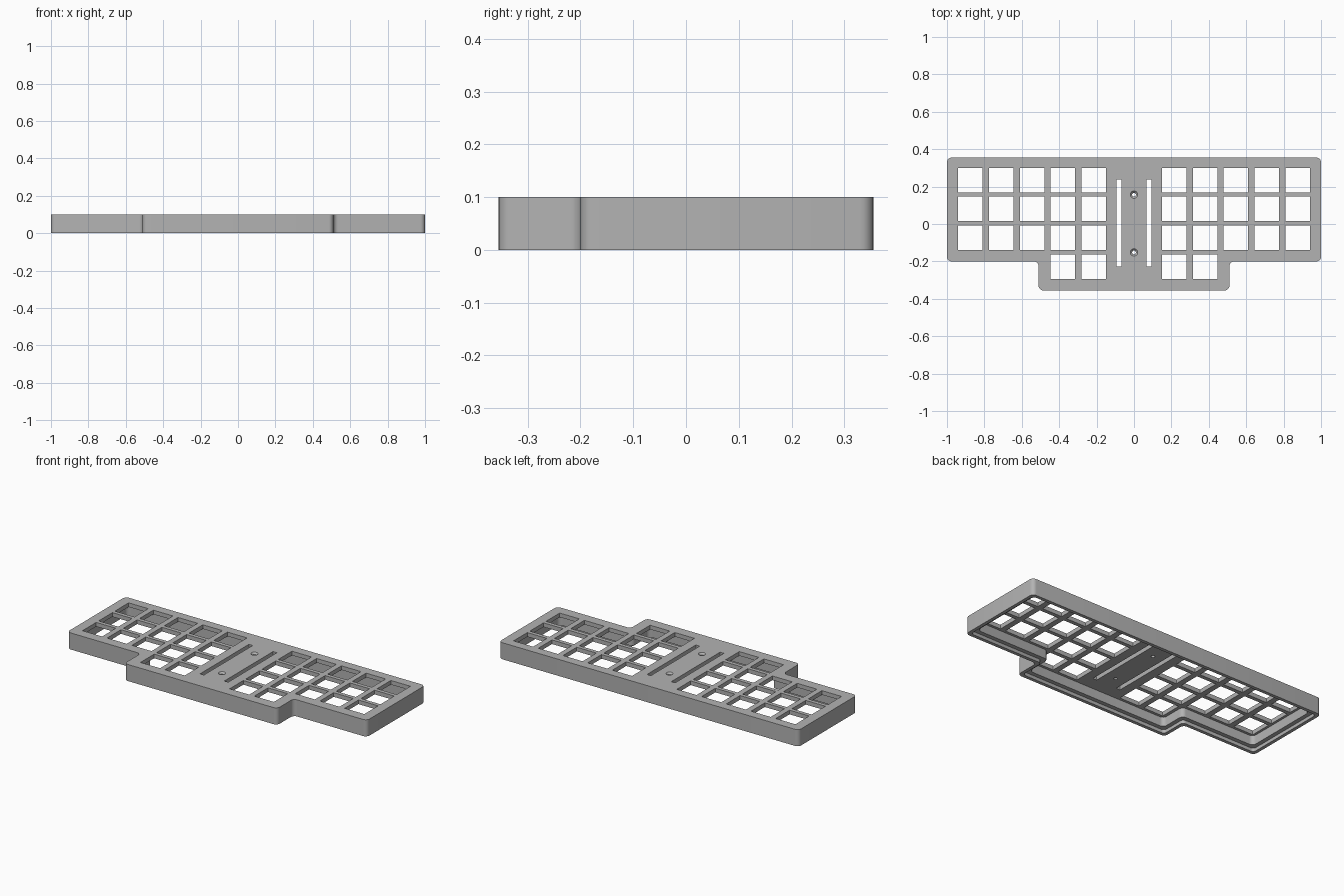
import bpy, bmesh, math
from mathutils import Vector

if "Cube" in bpy.data.objects:
    bpy.data.objects.remove(bpy.data.objects["Cube"], do_unlink=True)

HEIGHT = 0.1
PLATE = 0.025      # thickness of the top plate
REBATE = 0.02      # depth of the step for the bottom cover
KEY = 0.131

grey = bpy.data.materials.new("case grey")
grey.use_nodes = True
colour = (0.45, 0.45, 0.45, 1)
grey.diffuse_color = colour
grey.node_tree.nodes["Principled BSDF"].inputs["Base Color"].default_value = colour


def outline(inset, radius, steps=6):
    """Rounded T-shaped outline, moved inwards by inset."""
    half = [(0.51 - inset, -0.355 + inset), (0.51 - inset, -0.2 + inset),
            (1 - inset, -0.2 + inset), (1 - inset, 0.355 - inset)]
    corners = [Vector(p) for p in half + [(-x, y) for x, y in reversed(half)]]
    points = []
    for i, c in enumerate(corners):
        a = (corners[i - 1] - c).normalized() * radius
        b = (corners[(i + 1) % len(corners)] - c).normalized() * radius
        for s in range(steps + 1):
            t = s / steps * math.pi / 2
            points.append(c + a * (1 - math.sin(t)) + b * (1 - math.cos(t)))
    return points


def prism(name, points, z0, z1):
    bm = bmesh.new()
    face = bm.faces.new([bm.verts.new((p[0], p[1], z0)) for p in points])
    top = bmesh.ops.extrude_face_region(bm, geom=[face])["geom"]
    moved = [v for v in top if isinstance(v, bmesh.types.BMVert)]
    bmesh.ops.translate(bm, verts=moved, vec=(0, 0, z1 - z0))
    bmesh.ops.recalc_face_normals(bm, faces=bm.faces)
    mesh = bpy.data.meshes.new(name)
    bm.to_mesh(mesh)
    bm.free()
    mesh.materials.append(grey)
    obj = bpy.data.objects.new(name, mesh)
    bpy.context.collection.objects.link(obj)
    return obj


def box(name, x, y, w, d, z0, z1):
    return prism(name, [(x + sx * w / 2, y + sy * d / 2)
                        for sx, sy in ((-1, -1), (1, -1), (1, 1), (-1, 1))], z0, z1)


def cone(name, x, y, r0, r1, z0, z1):
    bpy.ops.mesh.primitive_cone_add(vertices=24, radius1=r0, radius2=r1,
                                    depth=z1 - z0, location=(x, y, (z0 + z1) / 2))
    obj = bpy.context.object
    obj.name = name
    obj.data.materials.append(grey)
    return obj


def cut(target, cutter):
    mod = target.modifiers.new("cut", "BOOLEAN")
    mod.operation = "DIFFERENCE"
    mod.solver = "EXACT"
    mod.object = cutter
    cutter.hide_render = True
    bpy.context.view_layer.objects.active = target
    bpy.ops.object.modifier_apply(modifier=mod.name)
    bpy.data.objects.remove(cutter, do_unlink=True)


# Outer shell, hollowed from below with a stepped rim
case = prism("keyboard_case", outline(0, 0.025), 0, HEIGHT)
cut(case, prism("cover_rebate", outline(0.02, 0.02), -0.05, REBATE))
cut(case, prism("cavity", outline(0.045, 0.025), -0.05, HEIGHT - PLATE))

# Key openings: three full rows and a short thumb row on each side
low, high = HEIGHT - PLATE - 0.02, HEIGHT + 0.05
for side in (-1, 1):
    for row in range(4):
        for col in range(5 if row < 3 else 2):
            cut(case, box("key_hole", side * (0.215 + 0.165 * col),
                          0.235 - 0.1545 * row, KEY, KEY, low, high))
    # Long slot beside the centre strip
    cut(case, box("slot", side * 0.081, 0.005, 0.026, 0.466, low, high))

# Countersunk screw holes on the centre line
for y in (0.157, -0.152):
    cut(case, cone("screw_hole", 0, y, 0.01, 0.01, low, high))
    cut(case, cone("countersink", 0, y, 0.008, 0.032, HEIGHT - 0.012, HEIGHT + 0.012))

bpy.ops.object.select_all(action="DESELECT")
case.select_set(True)
bpy.context.view_layer.objects.active = case
bpy.ops.object.shade_smooth_by_angle(angle=math.radians(30))
